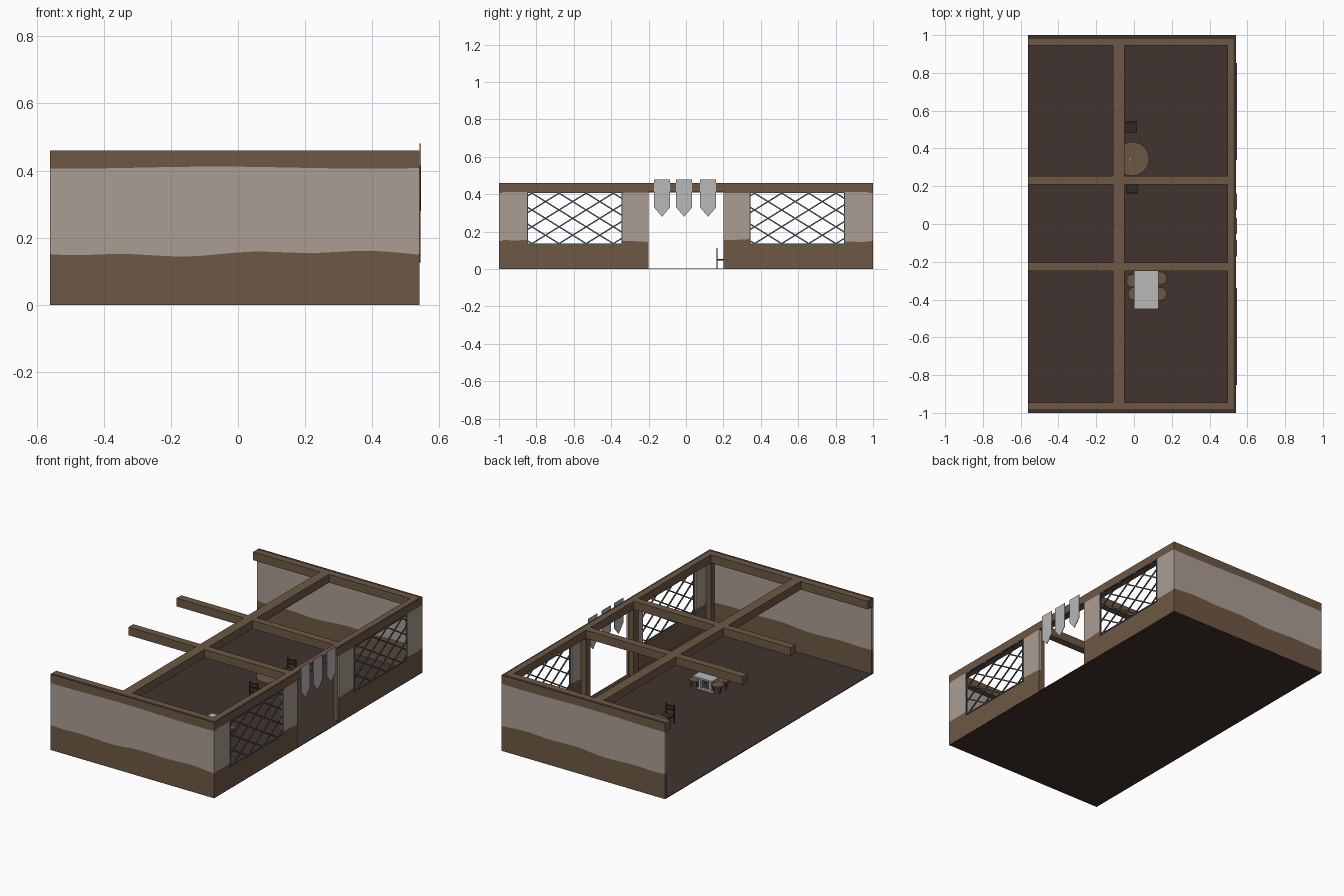
import bpy, bmesh, math
from mathutils import Vector, Matrix

if "Cube" in bpy.data.objects:
    bpy.data.objects.remove(bpy.data.objects["Cube"])


def mat(name, r, g, b):
    m = bpy.data.materials.new(name)
    m.diffuse_color = (r, g, b, 1)
    m.use_nodes = True
    m.node_tree.nodes["Principled BSDF"].inputs["Base Color"].default_value = m.diffuse_color
    return m


BROWN = mat("timber brown", 0.155, 0.098, 0.058)
PLASTER = mat("plaster beige", 0.40, 0.34, 0.29)
DARK = mat("dark floor wood", 0.053, 0.034, 0.027)
PALE = mat("pale grey", 0.48, 0.48, 0.48)
LEAD = mat("window lead", 0.09, 0.10, 0.11)
BLACK = mat("dark chair wood", 0.03, 0.022, 0.018)


def finish(name, bm, *mats):
    bmesh.ops.recalc_face_normals(bm, faces=bm.faces)
    me = bpy.data.meshes.new(name)
    bm.to_mesh(me)
    bm.free()
    for m in mats:
        me.materials.append(m)
    ob = bpy.data.objects.new(name, me)
    bpy.context.collection.objects.link(ob)
    return ob


def add_box(bm, x0, x1, y0, y1, z0, z1):
    M = Matrix.Translation(((x0 + x1) / 2, (y0 + y1) / 2, (z0 + z1) / 2))
    bmesh.ops.create_cube(bm, size=1, matrix=M @ Matrix.Diagonal((x1 - x0, y1 - y0, z1 - z0, 1)))


def boxes(name, m, *dims):
    bm = bmesh.new()
    for d in dims:
        add_box(bm, *d)
    return finish(name, bm, m)


def add_cyl(bm, x, y, z0, z1, r1, r2=None, n=20):
    bmesh.ops.create_cone(bm, cap_ends=True, segments=n, radius1=r1, radius2=r1 if r2 is None else r2,
                          depth=z1 - z0, matrix=Matrix.Translation((x, y, (z0 + z1) / 2)))


# walls: columns split along wavy plaster edges, dark on top
def wall(name, place, thick, panels):
    bm = bmesh.new()
    for a, b, lo, hi in panels:
        n = max(1, round((b - a) / 0.05))
        for i in range(n):
            ends = [a + (b - a) * k / n for k in (i, i + 1)]
            levels = []
            for t in ends:
                w1 = 0.153 + 0.006 * math.sin(6 * t) + 0.004 * math.sin(17 * t + 1)
                w2 = 0.409 + 0.003 * math.sin(7 * t + 2)
                if hi < 0.3:
                    w1 = w2 = hi
                if lo > 0.3:
                    w1 = w2 = lo
                levels.append((lo, w1, w2, hi))
            for k in range(3):
                if levels[0][k + 1] - levels[0][k] < 1e-4:
                    continue
                grid = [[[bm.verts.new(place(t, d, levels[j][k + e])) for e in (0, 1)]
                         for d in (0, thick)] for j, t in enumerate(ends)]
                (p, q), (r, s) = grid
                idx = 1 if k == 1 else 0
                for vs in ((p[0], r[0], r[1], p[1]), (q[0], s[0], s[1], q[1])):
                    bm.faces.new(vs).material_index = idx
                if k == 2:
                    bm.faces.new((p[1], r[1], s[1], q[1])).material_index = 2
                if k == 0 and lo == 0 and hi < 0.3:
                    bm.faces.new((p[1], r[1], s[1], q[1])).material_index = 0
                if lo > 0.3:
                    bm.faces.new((p[0], r[0], s[0], q[0])).material_index = 0
                if i == 0:
                    bm.faces.new((p[0], q[0], q[1], p[1])).material_index = idx
                if i == n - 1:
                    bm.faces.new((r[0], s[0], s[1], r[1])).material_index = idx
    return finish(name, bm, BROWN, PLASTER, DARK)


wall("front_wall", lambda t, d, z: (t, -1 + d, z), 0.02, [(-0.56, 0.54, 0, 0.46)])
wall("back_wall", lambda t, d, z: (t, 1 - d, z), 0.02, [(-0.56, 0.54, 0, 0.46)])
side = []
for a, b in ((-1, -0.85), (-0.34, -0.2), (0.2, 0.34), (0.85, 1)):
    side.append((a, b, 0, 0.46))
for a, b in ((-0.85, -0.34), (0.34, 0.85)):
    side += [(a, b, 0, 0.13), (a, b, 0.412, 0.46)]
side.append((-0.2, 0.2, 0.412, 0.46))
wall("window_wall", lambda t, d, z: (0.54 - d, t, z), 0.012, side)

boxes("floor", DARK, (-0.56, 0.54, -1, 1, 0, 0.004))

# ceiling beams and posts
rows = ((-0.98, -0.945), (-0.25, -0.205), (0.21, 0.255), (0.945, 0.98))
for i, (a, b) in enumerate(rows):
    boxes(f"cross_beam_{i}", BROWN, (-0.56, 0.528, a, b, 0.41, 0.46))
    boxes(f"post_{i}", BROWN, (0.495, 0.528, a, b, 0.004, 0.41))
boxes("middle_beam", BROWN, (-0.11, -0.05, -0.98, 0.98, 0.41, 0.46))
boxes("side_beam", BROWN, (0.495, 0.528, -0.98, 0.98, 0.41, 0.46))


# leaded windows: diagonal bars clipped to the opening
def lattice(name, y0, y1, z0, z1):
    bm = bmesh.new()
    slope, step, x = 0.62, 0.145, 0.541
    h = (z1 - z0) / slope
    for sign in (1, -1):
        c = y0 - h + step / 4
        while c < y1:
            a, b = max(c, y0), min(c + h, y1)
            if b - a > 0.01:
                za, zb = [(t - c) * slope for t in (a, b)]
                za, zb = (z0 + za, z0 + zb) if sign > 0 else (z1 - za, z1 - zb)
                M = (Matrix.Translation((x, (a + b) / 2, (za + zb) / 2))
                     @ Matrix.Rotation(math.atan2(zb - za, b - a), 4, 'X')
                     @ Matrix.Diagonal((0.006, math.hypot(b - a, zb - za), 0.007, 1)))
                bmesh.ops.create_cube(bm, size=1, matrix=M)
            c += step
    w = 0.006
    for d in ((y0, y1, z0, z0 + w), (y0, y1, z1 - w, z1), (y0, y0 + w, z0, z1), (y1 - w, y1, z0, z1)):
        add_box(bm, x - 0.003, x + 0.003, *d)
    finish(name, bm, LEAD)


lattice("front_window", -0.85, -0.34, 0.13, 0.412)
lattice("back_window", 0.34, 0.85, 0.13, 0.412)

# pointed banners over the doorway
for i, y in enumerate((-0.128, -0.01, 0.118)):
    bm = bmesh.new()
    f = bm.faces.new([bm.verts.new((0.541, y + u, z)) for u, z in
                      ((-0.043, 0.48), (-0.043, 0.33), (0, 0.28), (0.043, 0.33), (0.043, 0.48))])
    g = bmesh.ops.extrude_face_region(bm, geom=[f])
    bmesh.ops.translate(bm, vec=(0.004, 0, 0), verts=[v for v in g["geom"] if isinstance(v, bmesh.types.BMVert)])
    bm.faces.new([v for v in f.verts]) if not f.is_valid else None
    finish(f"banner_{i}", bm, PALE)

# round table with candle
bm = bmesh.new()
add_cyl(bm, -0.01, 0.345, 0.07, 0.08, 0.09, n=28)
add_cyl(bm, -0.01, 0.345, 0.012, 0.07, 0.015, n=12)
add_cyl(bm, -0.01, 0.345, 0.004, 0.014, 0.045, 0.03)
finish("round_table", bm, BROWN)
bm = bmesh.new()
add_cyl(bm, -0.02, 0.345, 0.08, 0.1, 0.007, n=10)
finish("candle", bm, PALE)


# chairs facing the round table
def chair(name, x, y, s):
    bm = bmesh.new()
    w, t = 0.03, 0.006

    def b(x0, x1, a, c, z0, z1):
        add_box(bm, x + x0, x + x1, min(y + s * a, y + s * c), max(y + s * a, y + s * c), z0, z1)
    b(-w, w, 0, 0.06, 0.047, 0.055)
    for x0 in (-w, w - t):
        b(x0, x0 + t, 0, t, 0.004, 0.112)
        b(x0, x0 + t, 0.06 - t, 0.06, 0.004, 0.047)
    for z in (0.075, 0.097):
        b(-w, w, 0.001, t - 0.001, z, z + 0.01)
    finish(name, bm, BLACK)


chair("near_chair", -0.01, 0.162, 1)
chair("far_chair", -0.015, 0.542, -1)

# pale trestle table with stools
legs = [(0.0, 0.13, -0.45, -0.25, 0.078, 0.088)]
for y in (-0.42, -0.28):
    legs.append((0.01, 0.12, y - 0.008, y + 0.008, 0.004, 0.014))
    legs.append((0.02, 0.11, y - 0.006, y + 0.006, 0.068, 0.078))
    for x in (0.03, 0.1):
        legs.append((x - 0.008, x + 0.008, y - 0.008, y + 0.008, 0.012, 0.07))
legs.append((0.06, 0.07, -0.42, -0.28, 0.068, 0.078))
boxes("long_table", PALE, *legs)
for i, (x, y) in enumerate(((-0.005, -0.3), (0.003, -0.37), (0.138, -0.287), (0.138, -0.37))):
    bm = bmesh.new()
    add_cyl(bm, x, y, 0.045, 0.053, 0.035)
    for k in range(3):
        a = k * math.tau / 3 + 0.5
        add_cyl(bm, x + 0.022 * math.cos(a), y + 0.022 * math.sin(a), 0.004, 0.045, 0.005, n=8)
    finish(f"stool_{i}", bm, BROWN)
